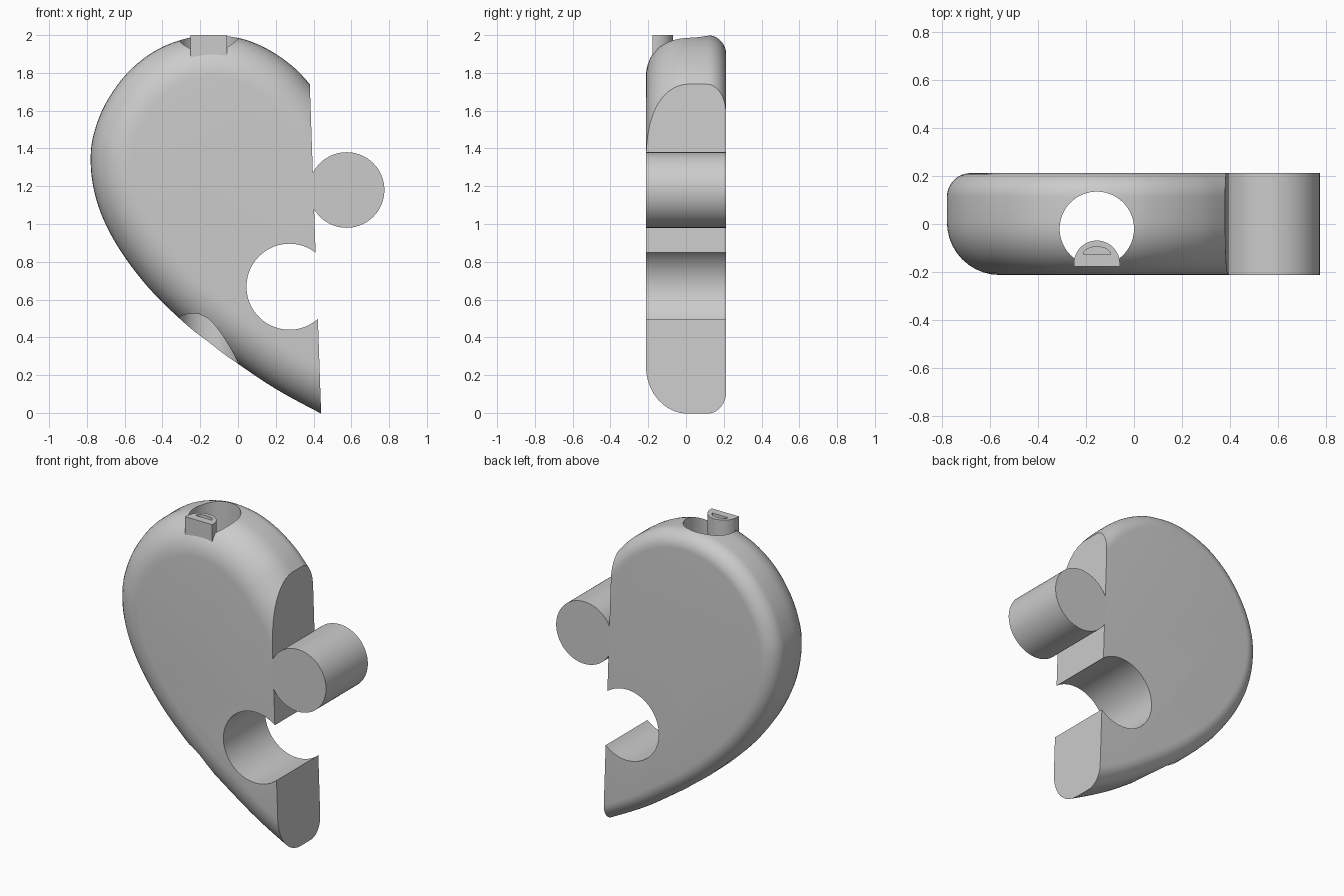
import bpy, bmesh, math
from mathutils import Vector

if "Cube" in bpy.data.objects:
    bpy.data.objects.remove(bpy.data.objects["Cube"])

HALF = 0.2125                                   # half thickness
CUT_P, CUT_N = Vector((0.38, 0, 1.74)), Vector((1.74, 0, 0.06))

grey = bpy.data.materials.new("plain grey")
grey.diffuse_color = (0.6, 0.6, 0.6, 1)
grey.use_nodes = True
grey.node_tree.nodes["Principled BSDF"].inputs["Base Color"].default_value = grey.diffuse_color


def finish(name, bm):
    bmesh.ops.recalc_face_normals(bm, faces=bm.faces[:])
    me = bpy.data.meshes.new(name)
    bm.to_mesh(me)
    bm.free()
    me.materials.append(grey)
    ob = bpy.data.objects.new(name, me)
    bpy.context.collection.objects.link(ob)
    return ob


def loft(rings):
    """Closed solid through rings of equal length."""
    bm = bmesh.new()
    vs = [[bm.verts.new(p) for p in r] for r in rings]
    n = len(vs[0])
    for a, b in zip(vs, vs[1:]):
        for i in range(n):
            j = (i + 1) % n
            bm.faces.new((a[i], a[j], b[j], b[i]))
    bm.faces.new(vs[0][::-1])
    bm.faces.new(vs[-1])
    return bm


def slice_off(bm, outer):
    """Cut along the slanted split plane and cap the opening."""
    res = bmesh.ops.bisect_plane(bm, geom=bm.verts[:] + bm.edges[:] + bm.faces[:],
                                 plane_co=CUT_P, plane_no=CUT_N,
                                 clear_outer=outer, clear_inner=not outer)
    edges = [e for e in res["geom_cut"] if isinstance(e, bmesh.types.BMEdge)]
    bmesh.ops.edgenet_fill(bm, edges=edges)


def circle(cx, cy, r, n=96):
    return [(cx + r * math.cos(math.tau * i / n), cy + r * math.sin(math.tau * i / n))
            for i in range(n)]


def along_y(pts, y0, y1):
    return loft([[(x, y, z) for x, z in pts] for y in (y0, y1)])


def along_z(pts, z0, z1):
    return loft([[(x, y, z) for x, y in pts] for z in (z0, z1)])


def activate(ob):
    bpy.ops.object.select_all(action='DESELECT')
    ob.select_set(True)
    bpy.context.view_layer.objects.active = ob


def carve(ob, cutter):
    m = ob.modifiers.new("carve", 'BOOLEAN')
    m.operation, m.solver, m.object = 'DIFFERENCE', 'EXACT', cutter
    activate(ob)
    bpy.ops.object.modifier_apply(modifier=m.name)
    bpy.data.objects.remove(cutter)


def smooth_closed(pts, steps=5):
    """Closed Catmull-Rom curve."""
    p = [Vector(q) for q in pts]
    n, out = len(p), []
    for i in range(n):
        a, b, c, d = p[i - 1], p[i], p[(i + 1) % n], p[(i + 2) % n]
        for s in range(steps):
            t = s / steps
            out.append(0.5 * (2 * b + (c - a) * t + (2 * a - 5 * b + 4 * c - d) * t * t
                              + (3 * b - a - 3 * c + d) * t ** 3))
    return out


# Half-heart body: rounded egg outline, larger rounding at the front than the back
outline = smooth_closed([
    (0.38, 1.74), (0.30, 1.825), (0.20, 1.90), (0.10, 1.953), (0, 1.985), (-0.15, 2.0),
    (-0.30, 1.975), (-0.45, 1.91), (-0.59, 1.795), (-0.70, 1.64), (-0.76, 1.49),
    (-0.78, 1.36), (-0.767, 1.2), (-0.715, 1.03), (-0.62, 0.855), (-0.48, 0.67),
    (-0.31, 0.50), (-0.16, 0.375), (0, 0.26), (0.2, 0.127), (0.42, 0.007), (0.62, -0.09),
    (0.85, -0.1), (0.95, 0.15), (0.85, 0.6), (0.74, 1.0), (0.63, 1.34), (0.55, 1.5),
    (0.47, 1.63)])
inward = []
for i, p in enumerate(outline):
    t = (outline[(i + 1) % len(outline)] - outline[i - 1]).normalized()
    inward.append(Vector((-t.y, t.x)))

FRONT_R, BACK_R, STEPS = 0.22, 0.10, 10
section = []                                    # (inset, y)
for k in range(STEPS + 1):
    a = math.pi / 2 * k / STEPS
    section.append((FRONT_R * (1 - math.sin(a)), -HALF + FRONT_R * (1 - math.cos(a))))
for k in range(STEPS + 1):
    a = math.pi / 2 * k / STEPS
    section.append((BACK_R * (1 - math.cos(a)), HALF - BACK_R * (1 - math.sin(a))))

rings = []
for inset, y in section:
    ring = [p + d * inset for p, d in zip(outline, inward)]
    rings.append([(q.x, y, q.y) for q in ring])
bm = loft(rings)
slice_off(bm, True)
body = finish("half_heart_body", bm)

# Round socket in the split edge, and the cord hole running top to bottom
carve(body, finish("socket_cutter", along_y(circle(0.2725, 0.668, 0.2275), -0.5, 0.5)))
carve(body, finish("cord_hole_cutter", along_z(circle(-0.155, -0.02, 0.155), -0.5, 2.5)))

# Round knob on the split edge
bm = along_y(circle(0.575, 1.18, 0.2), -HALF, HALF)
slice_off(bm, False)
knob = finish("joining_knob", bm)


# Half-round tab at the mouth of the cord hole, with a shallow arched slot
def arch(cx, y0, y1, rx, ry, n=24):
    return [(cx - rx, y0), (cx + rx, y0)] + [
        (cx + rx * math.cos(math.pi * i / n), y1 + ry * math.sin(math.pi * i / n))
        for i in range(n + 1)]


tab = finish("hole_tab", along_z(arch(-0.155, -0.178, -0.165, 0.096, 0.096), 1.875, 2.0))
carve(tab, finish("slot_cutter",
                  along_z(arch(-0.155, -0.128, -0.126, 0.056, 0.031), 1.94, 2.1)))

for ob in (body, knob, tab):
    activate(ob)
    bpy.ops.object.shade_smooth_by_angle(angle=math.radians(30))
